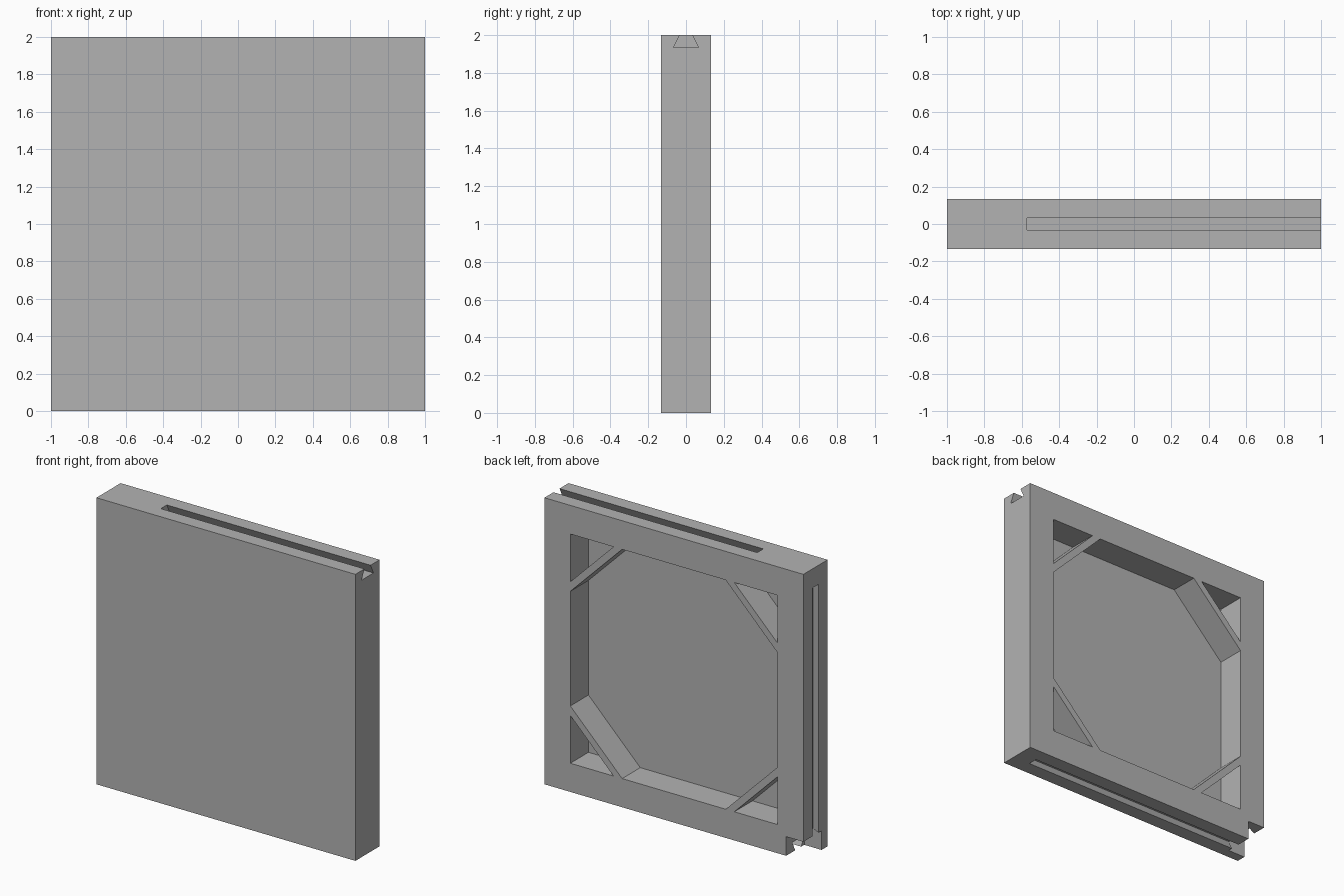
import bpy
import bmesh
from mathutils import Vector

if "Cube" in bpy.data.objects:
    bpy.data.objects.remove(bpy.data.objects["Cube"], do_unlink=True)

UNIT = 2 / 150           # the panel is 150 units wide
HALF = 10 * UNIT         # half the panel thickness
LIP = 5 * UNIT           # front plate thickness and groove depth
SLACK = 0.05             # how far cutters reach outside the panel

grey = bpy.data.materials.new("plain_grey")
grey.use_nodes = True
grey.diffuse_color = (0.45, 0.45, 0.45, 1)
grey.node_tree.nodes["Principled BSDF"].inputs["Base Color"].default_value = grey.diffuse_color


def prism(name, outline, sweep):
    """Extrude a closed 3D outline along a vector."""
    bm = bmesh.new()
    face = bm.faces.new([bm.verts.new(p) for p in outline])
    result = bmesh.ops.extrude_face_region(bm, geom=[face], use_keep_orig=True)
    moved = [v for v in result["geom"] if isinstance(v, bmesh.types.BMVert)]
    bmesh.ops.translate(bm, verts=moved, vec=Vector(sweep))
    bmesh.ops.recalc_face_normals(bm, faces=bm.faces)
    mesh = bpy.data.meshes.new(name)
    bm.to_mesh(mesh)
    bm.free()
    mesh.materials.append(grey)
    obj = bpy.data.objects.new(name, mesh)
    bpy.context.collection.objects.link(obj)
    return obj


def slab(name, x0, x1, z0, z1, y0, y1):
    return prism(name, [(x0, y0, z0), (x1, y0, z0), (x1, y0, z1), (x0, y0, z1)],
                 (0, y1 - y0, 0))


def cut(cutter):
    """Subtract a cutter from the panel, then discard it."""
    cutter.hide_render = True
    mod = panel.modifiers.new("cut", "BOOLEAN")
    mod.operation = "DIFFERENCE"
    mod.solver = "EXACT"
    mod.object = cutter
    bpy.context.view_layer.objects.active = panel
    bpy.ops.object.modifier_apply(modifier=mod.name)
    bpy.data.objects.remove(cutter, do_unlink=True)


def groove(name, start, end, inward):
    """Dovetail slot along an edge, wider at its floor."""
    start, end, inward = Vector(start), Vector(end), Vector(inward)
    mouth, floor = 2.5 * UNIT, 4.97 * UNIT
    section = [(-mouth, -SLACK), (mouth, -SLACK), (mouth, 0),
               (floor, LIP), (-floor, LIP), (-mouth, 0)]
    outline = [start + Vector((0, y, 0)) + inward * d for y, d in section]
    cut(prism(name, outline, end - start))


# Solid panel
panel = slab("panel", -1, 1, 0, 2, -HALF, HALF)

# Back pocket: octagonal centre plus four triangular corners, leaving braces
inner, leg, brace = 0.8, 25 * UNIT, 30 * UNIT
floor_y = -HALF + LIP
depth = (0, 2 * HALF, 0)
near = inner - brace
octagon = [(near, inner), (inner, near), (inner, -near), (near, -inner),
           (-near, -inner), (-inner, -near), (-inner, near), (-near, inner)]
cut(prism("pocket_cutter", [(x, floor_y, 1 + z) for x, z in octagon], depth))
for sx in (-1, 1):
    for sz in (-1, 1):
        corner = [(inner, inner), (inner - leg, inner), (inner, inner - leg)]
        cut(prism("corner_cutter", [(sx * x, floor_y, 1 + sz * z) for x, z in corner], depth))

# Dovetail grooves on the top, bottom and right-hand edges
stop = 1 - HALF
groove("top_groove", (-0.573, 0, 2), (1 + SLACK, 0, 2), (0, 0, -1))
groove("bottom_groove", (stop, 0, 0), (-1 - SLACK, 0, 0), (0, 0, 1))
groove("side_groove", (-1, 0, 1 + stop), (-1, 0, -SLACK), (1, 0, 0))

# Square notch where the bottom and side grooves meet
cut(slab("notch_cutter", -1 - SLACK, -stop, -SLACK, HALF, floor_y, HALF + SLACK))
